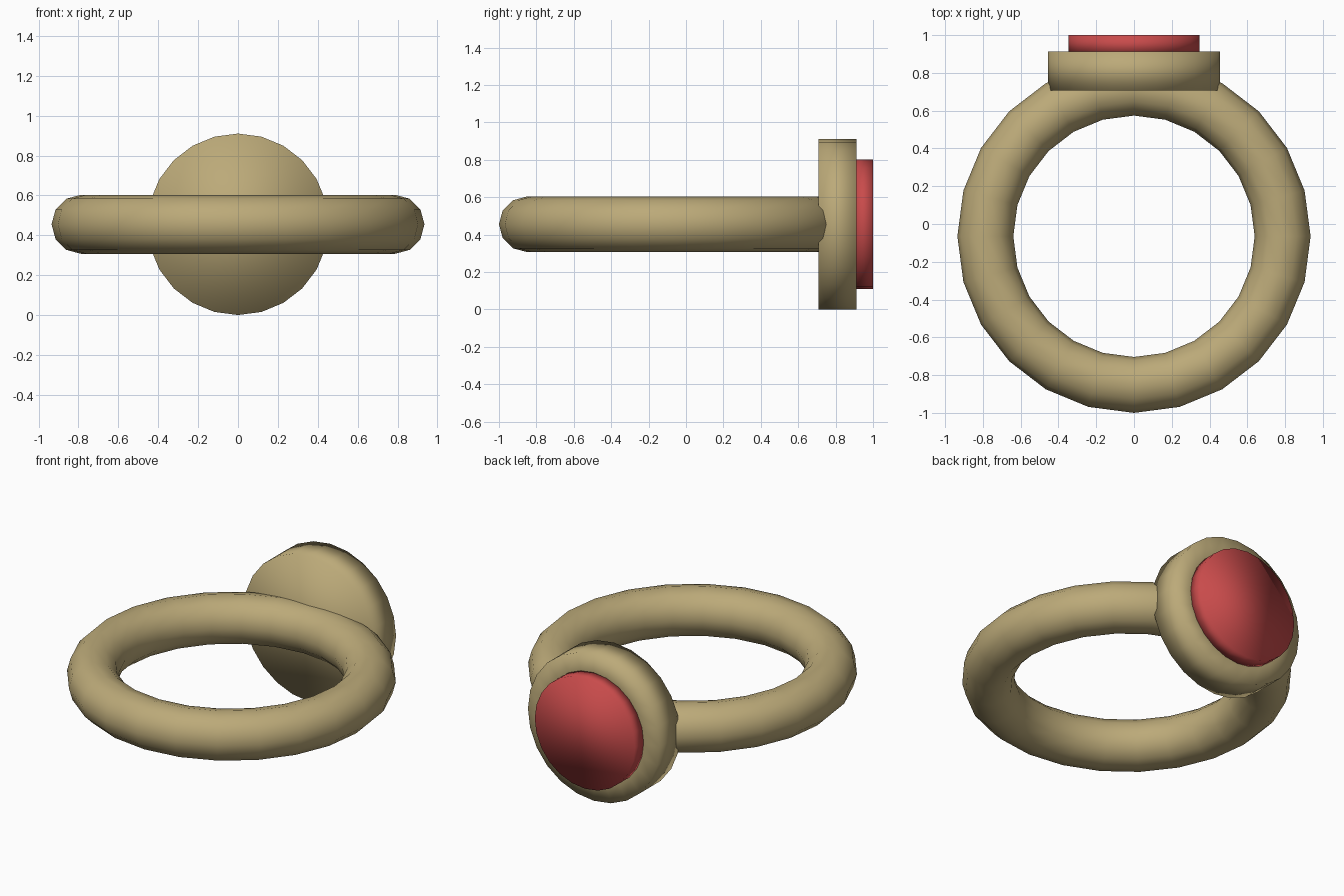
import bpy, bmesh
from math import sin, cos, pi

if "Cube" in bpy.data.objects:
    bpy.data.objects.remove(bpy.data.objects["Cube"])

SEGS = 24
CENTRE_Z = 0.455


def material(name, colour):
    m = bpy.data.materials.new(name)
    m.diffuse_color = colour
    m.use_nodes = True
    m.node_tree.nodes["Principled BSDF"].inputs["Base Color"].default_value = m.diffuse_color
    return m


gold = material("gold", (0.50, 0.40, 0.19, 1))
red = material("red_stone", (0.58, 0.07, 0.07, 1))


def lathe_y(name, profile, mat):
    """Closed solid turned around the y axis from (radius, y) points."""
    bm = bmesh.new()
    rings = []
    for r, y in profile:
        rings.append([bm.verts.new((r * sin(2 * pi * i / SEGS), y,
                                    CENTRE_Z + r * cos(2 * pi * i / SEGS)))
                      for i in range(SEGS)])
    for a, b in zip(rings, rings[1:]):
        for i in range(SEGS):
            j = (i + 1) % SEGS
            bm.faces.new((a[i], a[j], b[j], b[i]))
    bm.faces.new(rings[0])
    bm.faces.new(rings[-1])
    bmesh.ops.recalc_face_normals(bm, faces=bm.faces)
    for f in bm.faces:
        f.smooth = True
    me = bpy.data.meshes.new(name)
    bm.to_mesh(me)
    bm.free()
    me.materials.append(mat)
    ob = bpy.data.objects.new(name, me)
    bpy.context.collection.objects.link(ob)
    return ob


# Finger band
bpy.ops.mesh.primitive_torus_add(major_segments=SEGS, minor_segments=12,
                                 major_radius=0.787, minor_radius=0.148,
                                 location=(0, -0.065, CENTRE_Z))
band = bpy.context.object
band.name = "band"
band.data.materials.append(gold)
bpy.ops.object.shade_smooth()

# Round setting with a flat rim around the stone
lathe_y("setting", [(0.455, 0.708), (0.455, 0.912), (0.346, 0.912)], gold)

# Stone
lathe_y("stone", [(0.346, 0.90), (0.346, 1.0)], red)
